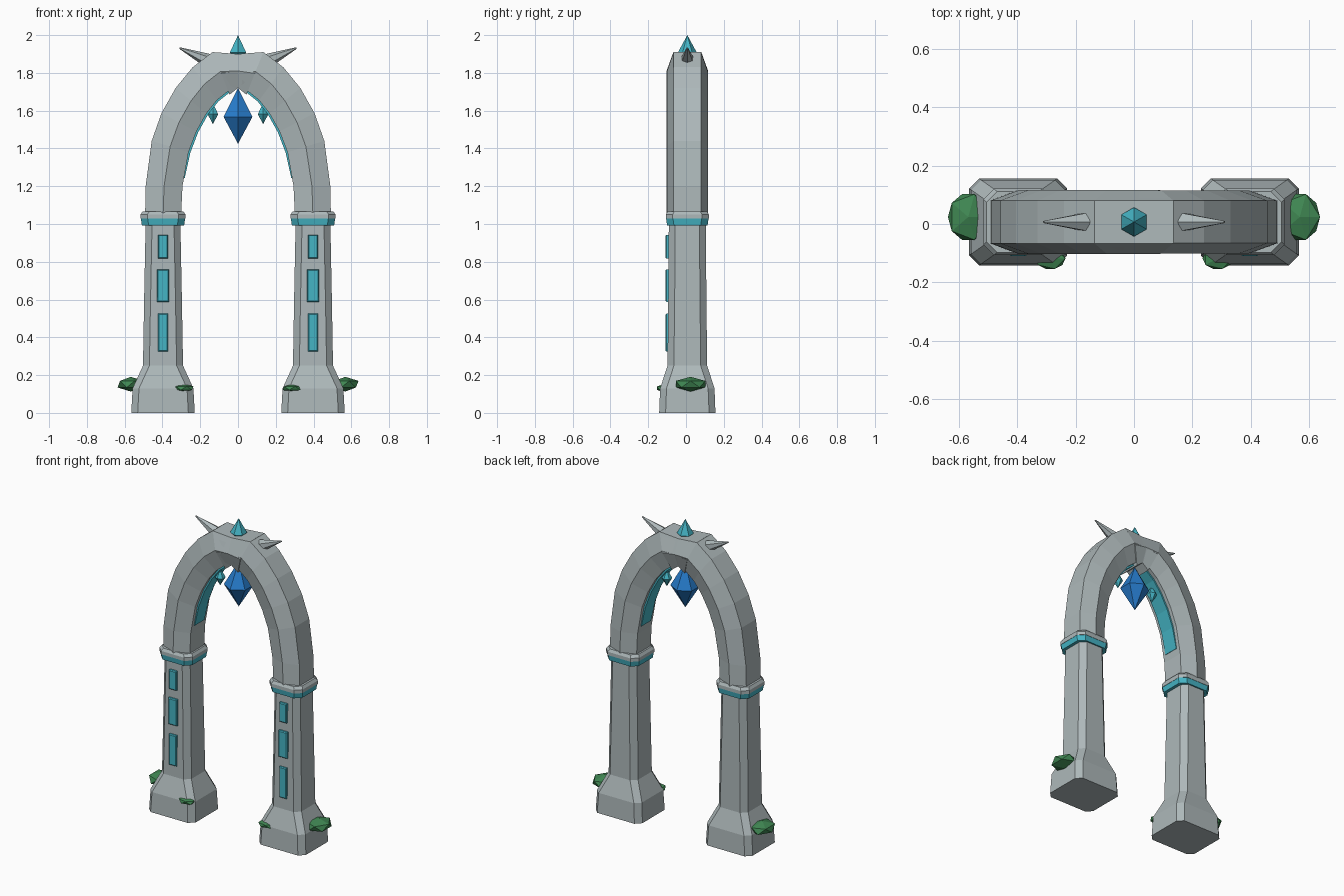
import bpy, bmesh, math
from mathutils import Vector, Matrix

if "Cube" in bpy.data.objects:
    bpy.data.objects.remove(bpy.data.objects["Cube"], do_unlink=True)

YC = 0.007   # depth centre of the structure
PX = 0.397   # pillar centre offset


def material(name, rgb):
    m = bpy.data.materials.new(name)
    m.use_nodes = True
    m.diffuse_color = (*rgb, 1)
    m.node_tree.nodes["Principled BSDF"].inputs["Base Color"].default_value = (*rgb, 1)
    return m


STONE = material("pale stone", (0.42, 0.48, 0.49))
TEAL = material("teal glow", (0.06, 0.46, 0.56))
BLUE = material("blue crystal", (0.02, 0.2, 0.6))
GREEN = material("moss green", (0.05, 0.24, 0.085))


def finish(bm, name, mat):
    bmesh.ops.recalc_face_normals(bm, faces=bm.faces)
    mesh = bpy.data.meshes.new(name)
    bm.to_mesh(mesh)
    bm.free()
    mesh.materials.append(mat)
    ob = bpy.data.objects.new(name, mesh)
    bpy.context.scene.collection.objects.link(ob)
    return ob


def loft(name, rings, mat):
    """Skin a list of equal-length point rings and cap both ends."""
    bm = bmesh.new()
    loops = [[bm.verts.new(p) for p in ring] for ring in rings]
    n = len(loops[0])
    for a, b in zip(loops, loops[1:]):
        for i in range(n):
            j = (i + 1) % n
            bm.faces.new((a[i], a[j], b[j], b[i]))
    bm.faces.new(loops[0])
    bm.faces.new(loops[-1])
    return finish(bm, name, mat)


def octagon(cx, z, hx, hy, c):
    """Rectangle with chamfered corners."""
    quarter = [(hx, hy - c), (hx - c, hy)]
    pts = quarter + [(-x, y) for x, y in reversed(quarter)]
    pts += [(-x, -y) for x, y in pts]
    return [(cx + x, YC + y, z) for x, y in pts]


def column(name, cx, levels, chamfer, mat):
    loft(name, [octagon(cx, z, hx, hy, chamfer) for z, hx, hy in levels], mat)


def crystal(name, loc, r, up, down, mat):
    """Six-sided double pyramid with corners toward front and back."""
    bm = bmesh.new()
    x, y, z = loc
    ring = [bm.verts.new((x + r * math.sin(k * math.pi / 3),
                          y + r * math.cos(k * math.pi / 3), z)) for k in range(6)]
    for h in (up, -down):
        tip = bm.verts.new((x, y, z + h))
        for i in range(6):
            bm.faces.new((ring[i], ring[(i + 1) % 6], tip))
    finish(bm, name, mat)


def moss(name, loc, radii):
    bm = bmesh.new()
    bmesh.ops.create_icosphere(bm, subdivisions=1, radius=1,
                               matrix=Matrix.Translation(loc) @ Matrix.Diagonal((*radii, 1)))
    finish(bm, name, GREEN)


def panel(name, cx, z0, z1, hw):
    """Raised rune plate with a slim bevelled rim."""
    def rect(y, inset):
        w = hw - inset
        return [(cx - w, y, z0 + inset), (cx + w, y, z0 + inset),
                (cx + w, y, z1 - inset), (cx - w, y, z1 - inset)]
    loft(name, [rect(-0.085, 0), rect(-0.104, 0), rect(-0.109, 0.005)], TEAL)


# Arch half: outer and inner edge stations, running past the crown
OUTER = [(0.492, 1.03), (0.489, 1.2), (0.457, 1.44), (0.405, 1.587), (0.33, 1.72),
         (0.24, 1.83), (0.135, 1.91), (0, 1.9), (-0.133, 1.91)]
INNER = [(0.302, 1.03), (0.294, 1.2), (0.262, 1.38), (0.22, 1.49), (0.167, 1.585),
         (0.112, 1.655), (0.05, 1.705), (0, 1.72), (-0.045, 1.685)]


def arch_half(name, s, depth):
    rings = []
    for (ox, oz), (ix, iz) in zip(OUTER, INNER):
        mx, mz = (ox + ix) / 2, (oz + iz) / 2
        section = [(ox, 0.074, oz), (mx, 0.11, mz), (ix, 0.074, iz),
                   (ix, -0.074, iz), (mx, -0.11, mz), (ox, -0.074, oz)]
        rings.append([(s * x, YC + y * depth, z) for x, y, z in section])
    loft(name, rings, STONE)


def inlay(name, s):
    """Glowing strip following the underside of the arch."""
    path = [(0.292, 1.245)] + INNER[2:7]
    rings = []
    for i, (x, z) in enumerate(path):
        a, b = path[max(i - 1, 0)], path[min(i + 1, len(path) - 1)]
        t = Vector((b[0] - a[0], b[1] - a[1])).normalized()
        nx, nz = -t.y * 0.01, t.x * 0.01
        rings.append([(s * (x + k * nx), YC + y, z + k * nz)
                      for k, y in ((1, -0.05), (1, 0.05), (-1, 0.05), (-1, -0.05))])
    loft(name, rings, TEAL)


for side, s in (("left", 1), ("right", -1)):
    cx = s * PX
    # Pillar with flared foot
    column(side + "_pillar", cx, [(0, 0.168, 0.149), (0.13, 0.161, 0.144),
                                  (0.25, 0.106, 0.105), (0.6, 0.1, 0.101),
                                  (1.0, 0.092, 0.098)], 0.034, STONE)
    # Collar and glowing band
    column(side + "_band", cx, [(0.993, 0.112, 0.107), (1.028, 0.117, 0.112)], 0.036, TEAL)
    column(side + "_collar", cx, [(1.028, 0.119, 0.114), (1.05, 0.119, 0.114),
                                  (1.067, 0.108, 0.104)], 0.036, STONE)
    # Rune plates on the front
    for i, (z0, z1, hw) in enumerate([(0.325, 0.525, 0.026), (0.588, 0.76, 0.031),
                                      (0.818, 0.943, 0.026)]):
        panel(f"{side}_rune_{i + 1}", cx, z0, z1, hw)
    # Arch half; the left one sits a hair inside the right one
    arch_half(side + "_arch", s, 0.985 if s > 0 else 1.0)
    inlay(side + "_inlay", s)
    # Spike leaning outward from the crown
    base, tip = Vector((s * 0.165, YC, 1.868)), Vector((s * 0.31, YC, 1.932))
    axis = tip - base
    bm = bmesh.new()
    bmesh.ops.create_cone(bm, cap_ends=True, segments=6, radius1=0.036, radius2=0.004,
                          depth=axis.length,
                          matrix=Matrix.Translation((base + tip) / 2)
                          @ axis.to_track_quat("Z", "Y").to_matrix().to_4x4())
    finish(bm, side + "_spike", STONE)
    # Small hanging crystal and moss clumps
    crystal(side + "_small_crystal", (s * 0.133, YC, 1.582), 0.032, 0.058, 0.055, TEAL)
    moss(side + "_outer_moss", (s * 0.568, 0.024, 0.152), (0.078, 0.092, 0.039))
    moss(side + "_front_moss", (s * 0.287, -0.118, 0.131), (0.058, 0.042, 0.021))

# Crown and central crystals
crystal("crown_crystal", (0, YC, 1.908), 0.05, 0.092, 0.04, TEAL)
crystal("central_crystal", (0, YC, 1.567), 0.088, 0.153, 0.142, BLUE)
